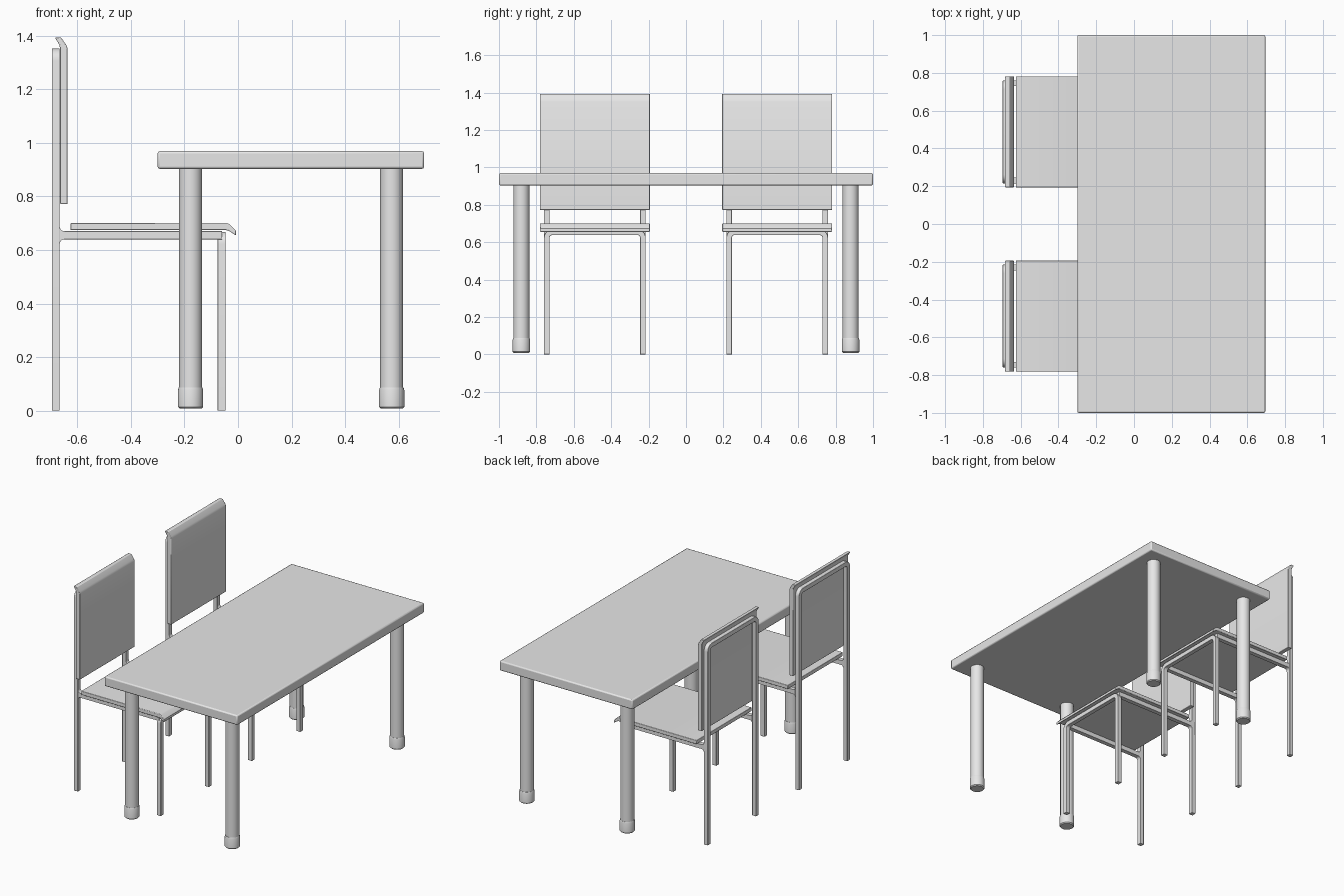
import bpy, bmesh, math
from mathutils import Vector

if "Cube" in bpy.data.objects:
    bpy.data.objects.remove(bpy.data.objects["Cube"])

gray = bpy.data.materials.new("light gray")
gray.diffuse_color = (0.8, 0.8, 0.8, 1)
gray.use_nodes = True
gray.node_tree.nodes["Principled BSDF"].inputs["Base Color"].default_value = gray.diffuse_color


def finish(name, bm, bevel=0.0, segments=2):
    bmesh.ops.recalc_face_normals(bm, faces=bm.faces)
    mesh = bpy.data.meshes.new(name)
    bm.to_mesh(mesh)
    bm.free()
    ob = bpy.data.objects.new(name, mesh)
    bpy.context.collection.objects.link(ob)
    mesh.materials.append(gray)
    if bevel:
        mod = ob.modifiers.new("soft edges", 'BEVEL')
        mod.width, mod.segments = bevel, segments
        mod.limit_method = 'ANGLE'
        mod.angle_limit = math.radians(50)
    bpy.ops.object.select_all(action='DESELECT')
    ob.select_set(True)
    bpy.context.view_layer.objects.active = ob
    bpy.ops.object.shade_smooth_by_angle(angle=math.radians(35))
    return ob


def prism(name, pts, push, bevel=0.0):
    """Extrude a closed outline along a vector."""
    bm = bmesh.new()
    face = bm.faces.new([bm.verts.new(p) for p in pts])
    ext = bmesh.ops.extrude_face_region(bm, geom=[face])
    verts = [v for v in ext['geom'] if isinstance(v, bmesh.types.BMVert)]
    bmesh.ops.translate(bm, verts=verts, vec=Vector(push))
    return finish(name, bm, bevel)


def arc(cx, cz, r, a0, a1, n=6):
    return [(cx + r * math.cos(math.radians(a0 + (a1 - a0) * i / n)),
             cz + r * math.sin(math.radians(a0 + (a1 - a0) * i / n))) for i in range(n + 1)]


def hoop(name, x0, x1, yc, half, top, tube=0.03, r=0.045):
    """Upside-down U of square tube with rounded upper corners."""
    h, ri = half - tube, r - tube
    outer = ([(-half, 0)] + arc(-half + r, top - r, r, 180, 90)
             + arc(half - r, top - r, r, 90, 0) + [(half, 0)])
    inner = ([(h, 0)] + arc(h - ri, top - r, ri, 0, 90)
             + arc(-h + ri, top - r, ri, 90, 180) + [(-h, 0)])
    prism(name, [(x0, yc + y, z) for y, z in outer + inner], (x1 - x0, 0, 0), 0.002)


def lathe(name, profile, x, y, n=32):
    """Closed solid of revolution from (radius, height) points."""
    bm = bmesh.new()
    rings = [[bm.verts.new((x + r * math.cos(2 * math.pi * i / n),
                            y + r * math.sin(2 * math.pi * i / n), z))
              for i in range(n)] for r, z in profile]
    for a, b in zip(rings, rings[1:]):
        for i in range(n):
            j = (i + 1) % n
            bm.faces.new((a[i], a[j], b[j], b[i]))
    bm.faces.new(rings[0])
    bm.faces.new(rings[-1])
    finish(name, bm)


# Table top
prism("table_top", [(-0.30, -1, 0.903), (0.695, -1, 0.903), (0.695, 1, 0.903), (-0.30, 1, 0.903)],
      (0, 0, 0.066), 0.008)

# Round table legs with thicker feet
for x in (-0.177, 0.574):
    for y in (-0.88, 0.88):
        lathe("table_leg", [(0.043, 0.075), (0.043, 0.905)], x, y)
        lathe("table_foot", [(0.041, 0.008), (0.047, 0.014), (0.047, 0.077), (0.044, 0.087)], x, y)

# Two chairs, side by side
for yc in (-0.4875, 0.4875):
    y0, width = yc - 0.294, 0.588

    # Rear hoop: back legs, uprights and top rail
    hoop("back_frame", -0.695, -0.666, yc, 0.272, 1.352)
    # Front hoop: front legs and cross rail
    hoop("front_frame", -0.076, -0.046, yc, 0.272, 0.668)

    # Side rails, flared where they meet the uprights
    r = 0.018
    rail = ([(-0.666, 0.67 + r)] + arc(-0.666 + r, 0.67 + r, r, 180, 270)[1:]
            + [(-0.060, 0.67), (-0.060, 0.64)]
            + arc(-0.666 + r, 0.64 - r, r, 90, 180))
    for y in (yc - 0.272, yc + 0.242):
        prism("side_rail", [(x, y, z) for x, z in rail], (0, 0.03, 0), 0.002)

    # Seat with drooping front lip
    seat = [(-0.626, 0.674), (-0.626, 0.70), (-0.040, 0.70), (-0.030, 0.695),
            (-0.007, 0.672), (-0.007, 0.654), (-0.035, 0.672), (-0.045, 0.674)]
    prism("seat", [(x, y0, z) for x, z in seat], (0, width, 0), 0.003)

    # Backrest with rearward lip along the top
    back = [(-0.665, 0.772), (-0.636, 0.772), (-0.636, 1.352), (-0.641, 1.365),
            (-0.660, 1.393), (-0.684, 1.393), (-0.667, 1.366), (-0.665, 1.355)]
    prism("backrest", [(x, y0, z) for x, z in back], (0, width, 0), 0.003)
